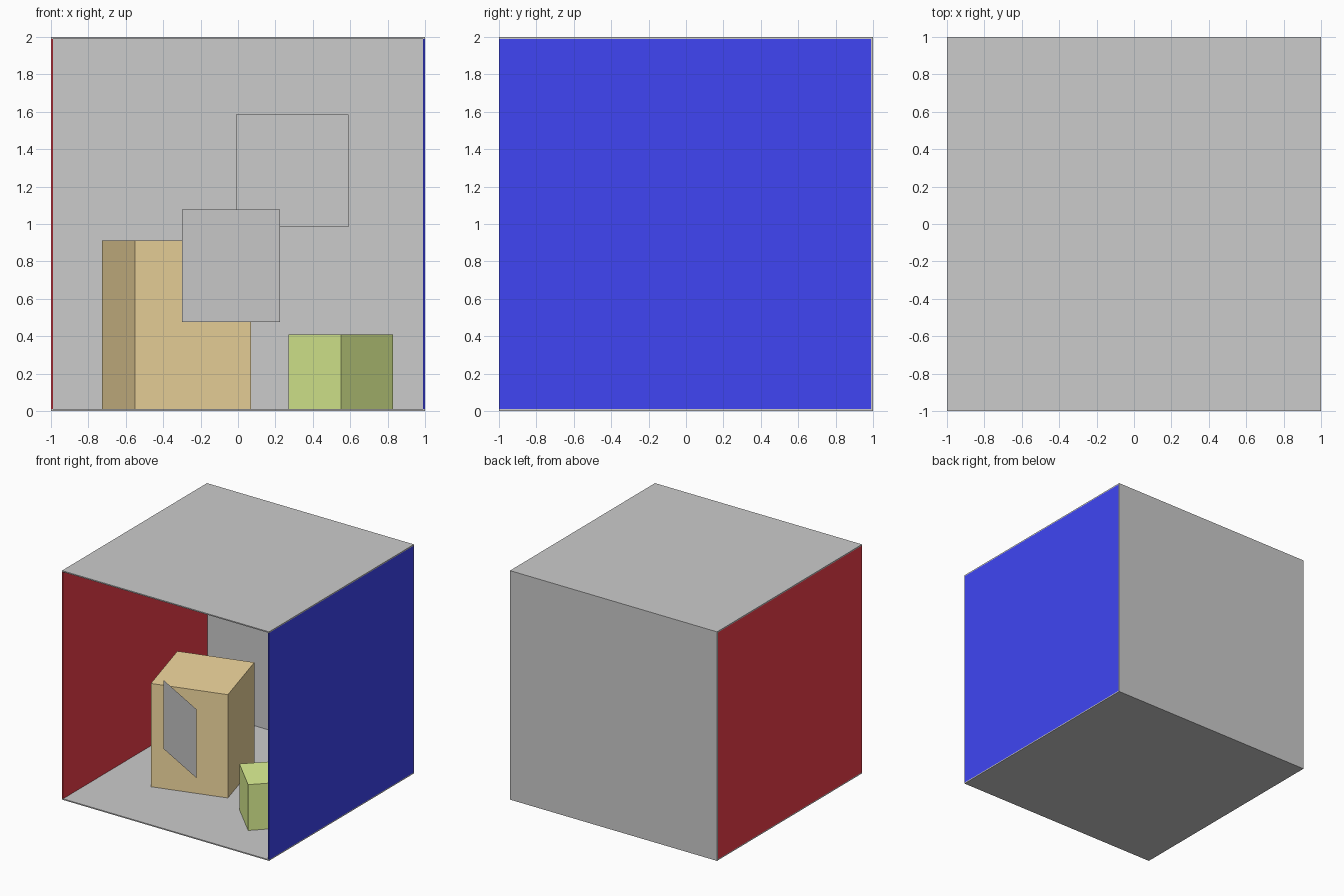
import bpy
from math import radians

if "Cube" in bpy.data.objects:
    bpy.data.objects.remove(bpy.data.objects["Cube"])

T = 0.01  # wall thickness


def material(name, rgb):
    m = bpy.data.materials.new(name)
    m.diffuse_color = (*rgb, 1)
    m.use_nodes = True
    m.node_tree.nodes["Principled BSDF"].inputs["Base Color"].default_value = m.diffuse_color
    return m


def box(name, center, size, turn=0, mat=None):
    bpy.ops.mesh.primitive_cube_add(size=1, location=center, rotation=(0, 0, radians(turn)))
    ob = bpy.context.object
    ob.name = name
    ob.scale = size
    if mat:
        ob.data.materials.append(mat)
    return ob


def panel(name, center, size, turn=0):
    # upright single-sided sheet facing the front
    bpy.ops.mesh.primitive_plane_add(size=size, location=center,
                                     rotation=(radians(90), 0, radians(turn)))
    bpy.context.object.name = name


red = material("red", (0.9, 0.05, 0.07))
blue = material("blue", (0.05, 0.06, 0.9))
tan = material("tan", (0.9, 0.7, 0.35))
green = material("green", (0.74, 0.9, 0.3))

# Room shell, open at the front
box("floor", (0, 0, T / 2), (2, 2, T))
box("ceiling", (0, 0, 2 - T / 2), (2, 2, T))
box("back_wall", (0, 1 - T / 2, 1), (2, T, 2 - 2 * T))
box("left_wall", (-1 + T / 2, -T / 2, 1), (T, 2 - T, 2 - 2 * T), mat=red)
box("right_wall", (1 - T / 2, -T / 2, 1), (T, 2 - T, 2 - 2 * T), mat=blue)

# Blocks standing on the floor
box("tall_block", (-0.328, -0.02, 0.461), (0.645, 0.64, 0.902), 15.9, tan)
box("small_block", (0.55, -0.366, 0.21), (0.396, 0.396, 0.4), 45, green)

# Flat square panels
panel("front_panel", (-0.037, -0.747, 0.777), 0.6, -29.5)
panel("back_panel", (0.29, 0.97, 1.285), 0.6)
